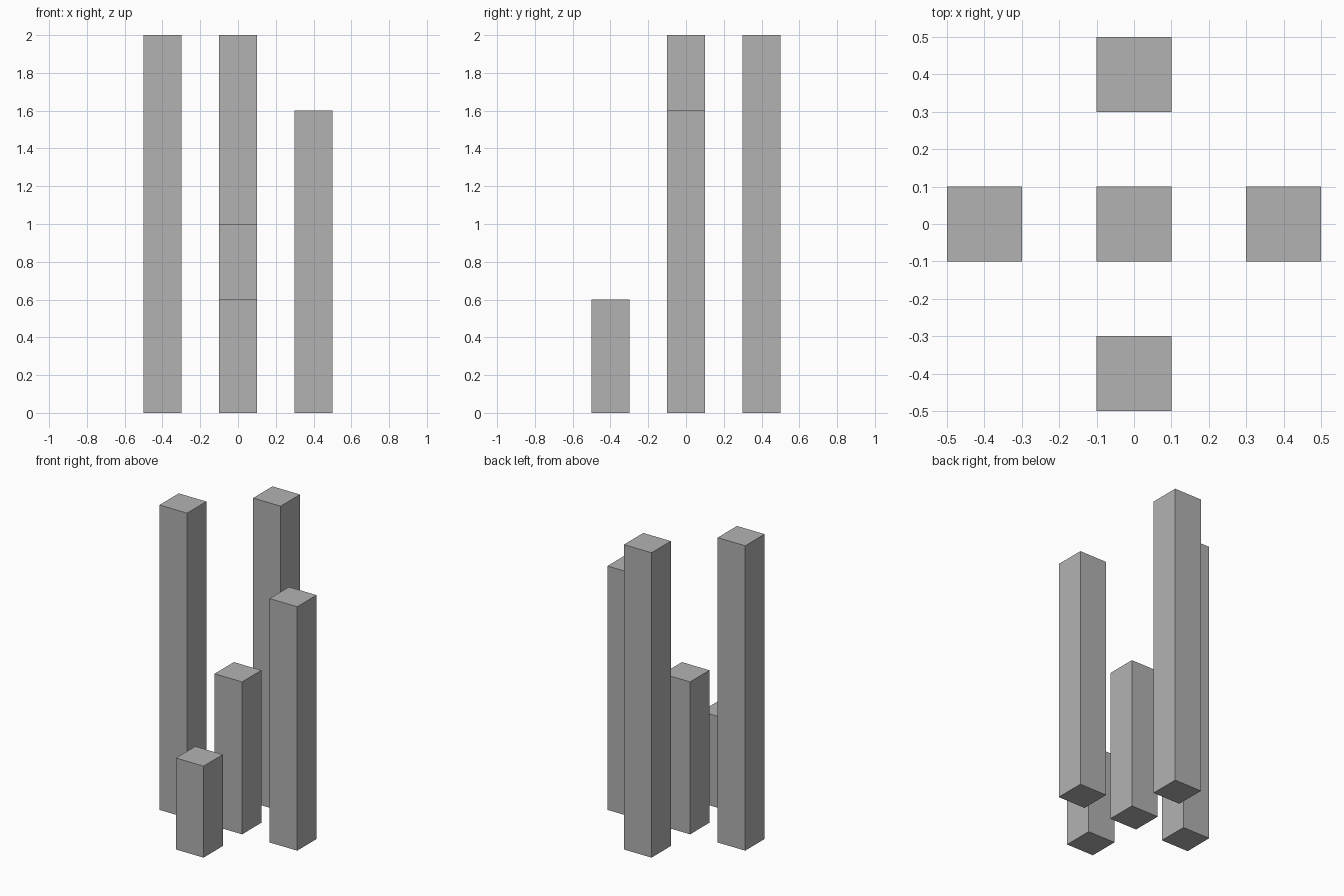
import bpy

cube = bpy.data.objects.get("Cube")
if cube:
    bpy.data.objects.remove(cube, do_unlink=True)

# Single grey material
GREY = (0.448, 0.448, 0.448, 1.0)
grey = bpy.data.materials.new("plain_grey")
grey.use_nodes = True
grey.diffuse_color = GREY
bsdf = next(n for n in grey.node_tree.nodes if n.type == 'BSDF_PRINCIPLED')
bsdf.inputs["Base Color"].default_value = GREY

WIDTH = 0.2
SPACING = 0.4


def column(name, col, row, height):
    """Square column standing on the ground at a grid cell."""
    bpy.ops.mesh.primitive_cube_add(
        size=1, location=(col * SPACING, row * SPACING, height / 2))
    obj = bpy.context.object
    obj.name = name
    obj.scale = (WIDTH, WIDTH, height)
    bpy.ops.object.transform_apply(location=False, rotation=False, scale=True)
    obj.data.materials.append(grey)


# Five columns in a plus layout
column("centre_column", 0, 0, 1.0)
column("front_column", 0, -1, 0.6)
column("back_column", 0, 1, 2.0)
column("left_column", 1, 0, 1.6)
column("right_column", -1, 0, 2.0)
